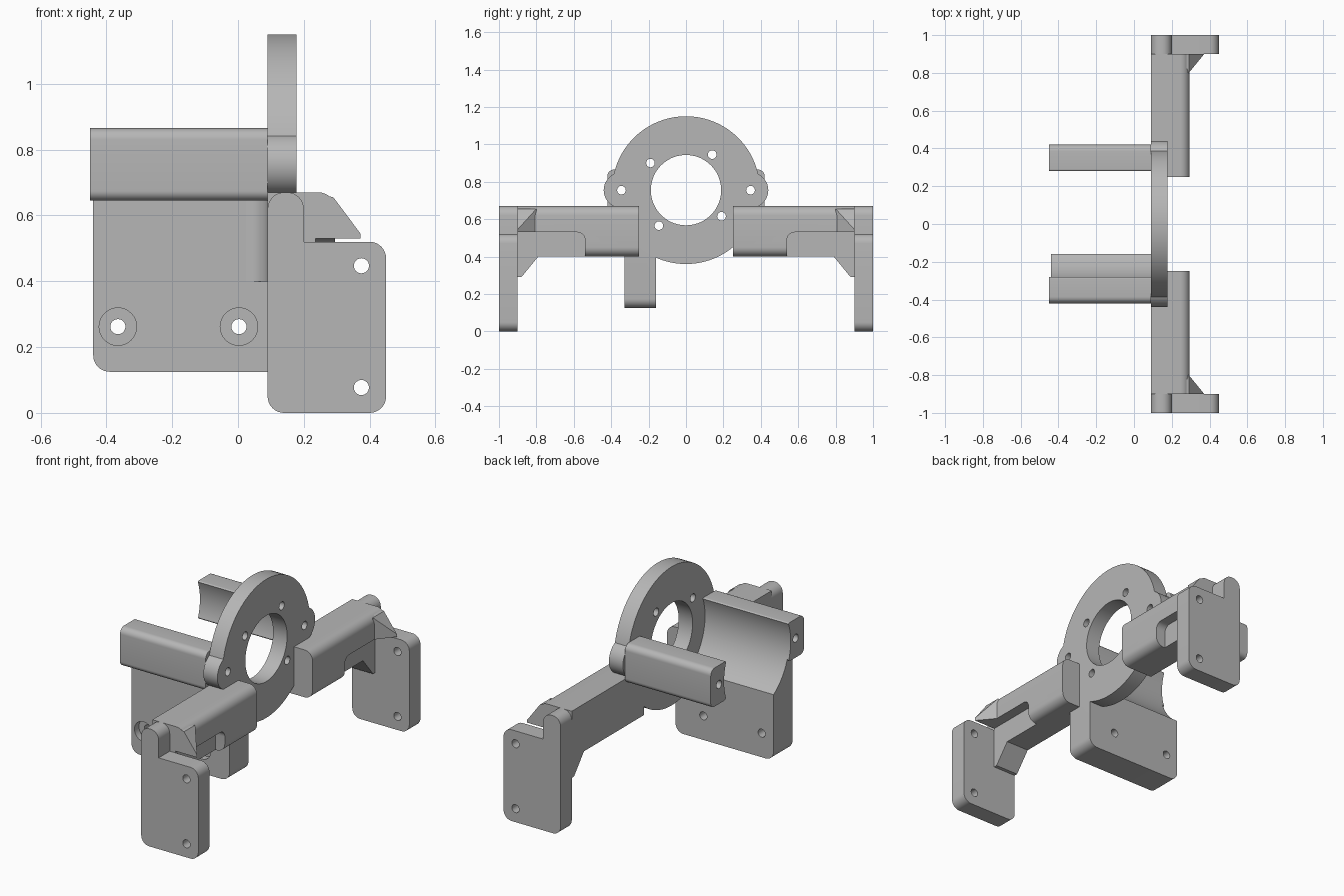
import bpy, bmesh
from math import sin, cos, pi, radians
from mathutils import Vector

cube = bpy.data.objects.get("Cube")
if cube:
    bpy.data.objects.remove(cube, do_unlink=True)

grey = bpy.data.materials.new("plain_grey")
grey.use_nodes = True
grey.diffuse_color = (0.47, 0.47, 0.47, 1)
grey.node_tree.nodes["Principled BSDF"].inputs["Base Color"].default_value = (0.47, 0.47, 0.47, 1)

AXIS_Z = 0.755      # height of the ring axis
X0, X1 = 0.09, 0.178  # ring thickness


def rounded(corners, steps=8):
    """Outline from (a, b) or (a, b, radius) corners; right angles are filleted."""
    out = []
    n = len(corners)
    for i, c in enumerate(corners):
        p = Vector(c[:2])
        r = c[2] if len(c) > 2 else 0
        if not r:
            out.append(tuple(p))
            continue
        u = (Vector(corners[i - 1][:2]) - p).normalized()
        v = (Vector(corners[(i + 1) % n][:2]) - p).normalized()
        for k in range(steps + 1):
            t = k / steps * pi / 2
            out.append(tuple(p + r * (u * (1 - sin(t)) + v * (1 - cos(t)))))
    return out


def circle(a, b, r, n=48):
    return [(a + r * cos(2 * pi * i / n), b + r * sin(2 * pi * i / n)) for i in range(n)]


def finish(name, bm):
    bmesh.ops.recalc_face_normals(bm, faces=bm.faces)
    me = bpy.data.meshes.new(name)
    bm.to_mesh(me)
    bm.free()
    me.materials.append(grey)
    ob = bpy.data.objects.new(name, me)
    bpy.context.collection.objects.link(ob)
    return ob


def prism(name, outline, axis, lo, hi):
    """Extrude a flat outline along the x, y or z axis."""
    place = {"x": lambda a, b, t: (t, a, b),
             "y": lambda a, b, t: (a, t, b),
             "z": lambda a, b, t: (a, b, t)}[axis]
    bm = bmesh.new()
    rings = [[bm.verts.new(place(a, b, t)) for a, b in outline] for t in (lo, hi)]
    for ring in rings:
        bm.faces.new(ring)
    n = len(outline)
    for i in range(n):
        j = (i + 1) % n
        bm.faces.new((rings[0][i], rings[0][j], rings[1][j], rings[1][i]))
    return finish(name, bm)


def hull(name, points):
    bm = bmesh.new()
    for p in points:
        bm.verts.new(p)
    bmesh.ops.convex_hull(bm, input=bm.verts[:])
    return finish(name, bm)


def boolean(ob, tools, operation="DIFFERENCE"):
    for tool in tools:
        tool.hide_render = True
        mod = ob.modifiers.new("cut", "BOOLEAN")
        mod.operation = operation
        mod.solver = "EXACT"
        mod.object = tool
        bpy.context.view_layer.objects.active = ob
        bpy.ops.object.modifier_apply(modifier=mod.name)
        bpy.data.objects.remove(tool, do_unlink=True)
    return ob


def bore(axis, a, b, r=0.023, n=24):
    return prism("cutter", circle(a, b, r, n), axis, -1.5, 1.5)


parts = []

# Ring with two side lugs and six screw holes
ring = prism("ring", circle(0, AXIS_Z, 0.395, 96), "x", X0, X1)
boolean(ring, [prism("lug", circle(s * 0.345, AXIS_Z, 0.095), "x", X0, X1) for s in (-1, 1)], "UNION")
holes = [(-0.19, 0.9), (0.14, 0.945), (0.19, 0.615), (-0.145, 0.565),
         (-0.345, AXIS_Z), (0.345, AXIS_Z)]
boolean(ring, [bore("x", 0, AXIS_Z, 0.188, 72)] + [bore("x", y, z) for y, z in holes])
parts.append(ring)

# Lower plate with rounded ends, hollowed along the ring axis
plate = prism("lower_plate", rounded([(-0.44, 0.125, 0.05), (X1, 0.125, 0.05),
                                      (X1, 0.66), (-0.44, 0.66)]), "y", -0.33, -0.16)
cutters = [bore("x", 0, AXIS_Z, 0.30, 96)]
for x in (-0.365, 0.003):
    cutters += [bore("y", x, 0.262),
                prism("cutter", circle(x, 0.262, 0.057, 32), "y", -0.4, -0.29)]
parts.append(boolean(plate, cutters))

# Concave fillet between plate and front arm
arc = [(0.025 + 0.065 * sin(t), -0.395 + 0.065 * cos(t))
       for t in (k / 10 * pi / 2 for k in range(11))]
parts.append(prism("plate_fillet", arc + [(0.1, -0.395), (0.1, -0.32), (0.025, -0.32)],
                   "z", 0.4, 0.655))

for side, s in (("front", -1), ("back", 1)):
    # Long bar behind the ring
    bar = prism(side + "_bar", rounded([(s * 0.28, 0.645, 0.02), (s * 0.42, 0.645, 0.03),
                                        (s * 0.42, 0.865, 0.035), (s * 0.28, 0.865, 0.01)]),
                "x", -0.45, X0)
    boolean(bar, [bore("x", 0, AXIS_Z, 0.30, 96), bore("x", s * 0.345, AXIS_Z)])

    # Arm reaching sideways, with a recess under its outer half
    arm = prism(side + "_arm", rounded([(X0, 0.4), (0.295, 0.4, 0.05),
                                        (0.295, 0.67, 0.05), (X0, 0.67)]),
                "y", s * 0.25, s * 0.9)
    boolean(arm, [prism("cutter", rounded([(s * 0.54, 0.3), (s * 0.95, 0.3),
                                           (s * 0.95, 0.53), (s * 0.54, 0.53, 0.04)]),
                        "x", 0.235, 0.5)])

    # Upright mounting plate with a notched top corner
    mount = prism(side + "_mount", rounded([(X0, 0, 0.05), (0.45, 0, 0.05), (0.45, 0.52, 0.05),
                                            (0.2, 0.52), (0.2, 0.67, 0.05), (X0, 0.67, 0.05)]),
                  "y", s * 0.9, s)
    boolean(mount, [bore("y", 0.375, z) for z in (0.077, 0.447)])

    # Gussets above and below the arm
    tip = hull(side + "_upper_gusset",
               [(x, s * y, z) for x, y, z in
                ((0.25, 0.9, 0.53), (0.25, 0.9, 0.665), (0.29, 0.9, 0.655), (0.372, 0.9, 0.545),
                 (0.372, 0.9, 0.53), (0.29, 0.8, 0.655), (0.29, 0.8, 0.53), (0.25, 0.8, 0.53))])
    brace = prism(side + "_lower_gusset",
                  [(s * 0.79, 0.41), (s * 0.79, 0.4), (s * 0.88, 0.29), (s * 0.9, 0.29),
                   (s * 0.9, 0.41)], "x", X0, 0.235)
    parts += [bar, arm, mount, tip, brace]

# Smooth curved walls, keep edges crisp
bpy.ops.object.select_all(action="DESELECT")
for ob in parts:
    ob.select_set(True)
bpy.context.view_layer.objects.active = ring
bpy.ops.object.shade_smooth_by_angle(angle=radians(30))
